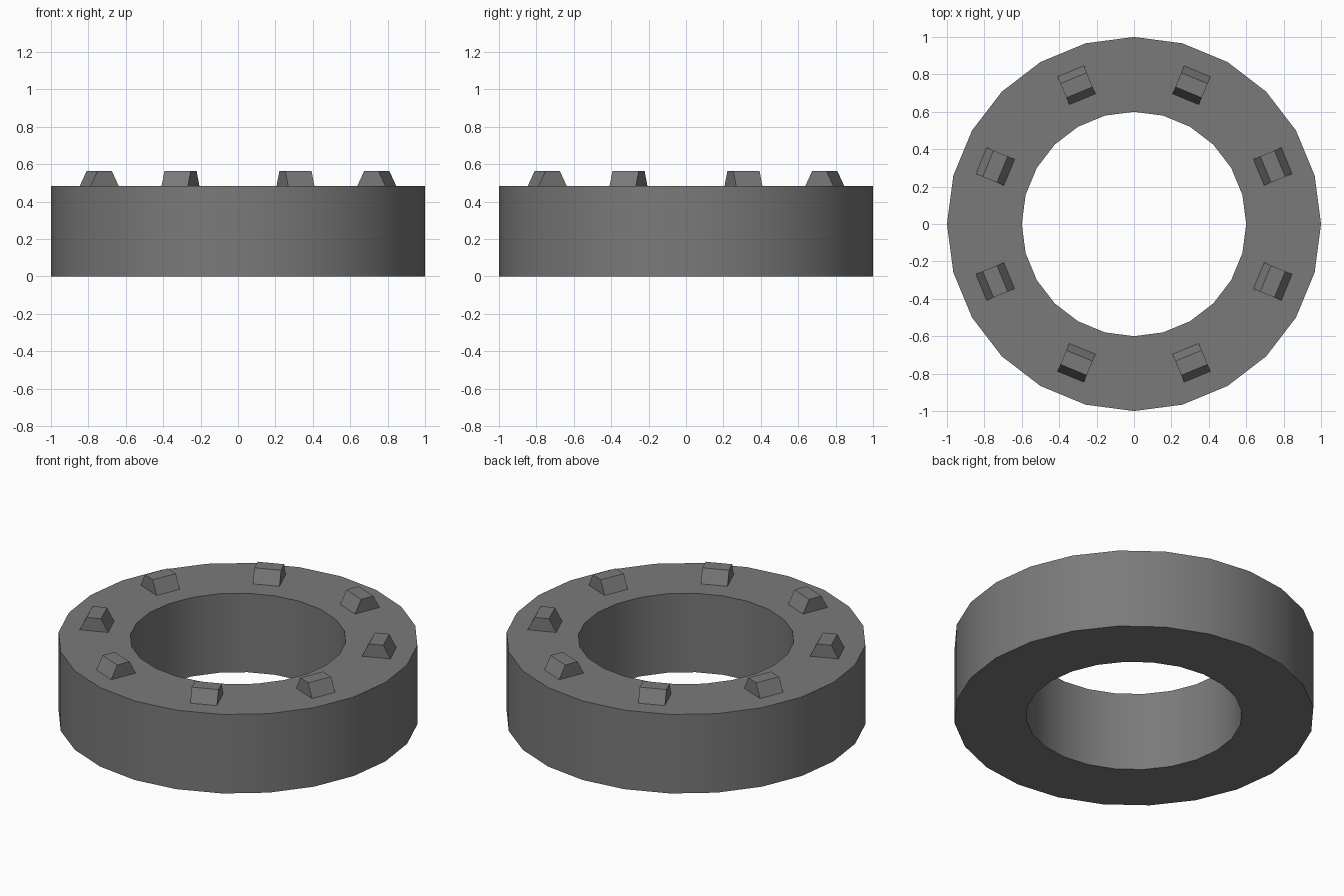
import bpy, bmesh, math
from mathutils import Matrix

if "Cube" in bpy.data.objects:
    bpy.data.objects.remove(bpy.data.objects["Cube"])

SIDES, R_OUT, R_IN, H = 24, 1.0, 0.6, 0.484
TEETH, TOOTH_R, TOOTH_H = 8, 0.803, 0.08

grey = bpy.data.materials.new("dark_grey")
grey.diffuse_color = (0.195, 0.195, 0.195, 1)
grey.use_nodes = True
grey.node_tree.nodes["Principled BSDF"].inputs["Base Color"].default_value = grey.diffuse_color


def finish(name, bm):
    bmesh.ops.recalc_face_normals(bm, faces=bm.faces)
    mesh = bpy.data.meshes.new(name)
    bm.to_mesh(mesh)
    bm.free()
    mesh.materials.append(grey)
    ob = bpy.data.objects.new(name, mesh)
    bpy.context.collection.objects.link(ob)
    return ob


# Ring body: square section swept round 24 sides
bm = bmesh.new()
loops = []
for r, z in ((R_OUT, 0), (R_OUT, H), (R_IN, H), (R_IN, 0)):
    loops.append([bm.verts.new((r * math.cos(a), r * math.sin(a), z))
                  for a in (math.tau * i / SIDES for i in range(SIDES))])
for k in range(4):
    a, b = loops[k], loops[(k + 1) % 4]
    for i in range(SIDES):
        j = (i + 1) % SIDES
        bm.faces.new((a[i], a[j], b[j], b[i]))
ring = finish("ring_body", bm)
bpy.context.view_layer.objects.active = ring
ring.select_set(True)
bpy.ops.object.shade_smooth_by_angle(angle=math.radians(30))
ring.select_set(False)

# Teeth: blocks tapered along the radius, set slightly into the ring top
SINK = 0.01
for n in range(TEETH):
    bm = bmesh.new()
    bmesh.ops.create_cube(bm, size=1)
    for v in bm.verts:
        top = v.co.z > 0
        half = 0.041 if top else 0.081 + SINK / 2
        v.co.x = TOOTH_R + math.copysign(half, v.co.x)
        v.co.y *= 0.152
        v.co.z = H + TOOTH_H if top else H - SINK
    bm.transform(Matrix.Rotation(math.tau * (n + 0.5) / TEETH, 4, 'Z'))
    finish(f"tooth_{n + 1}", bm)
